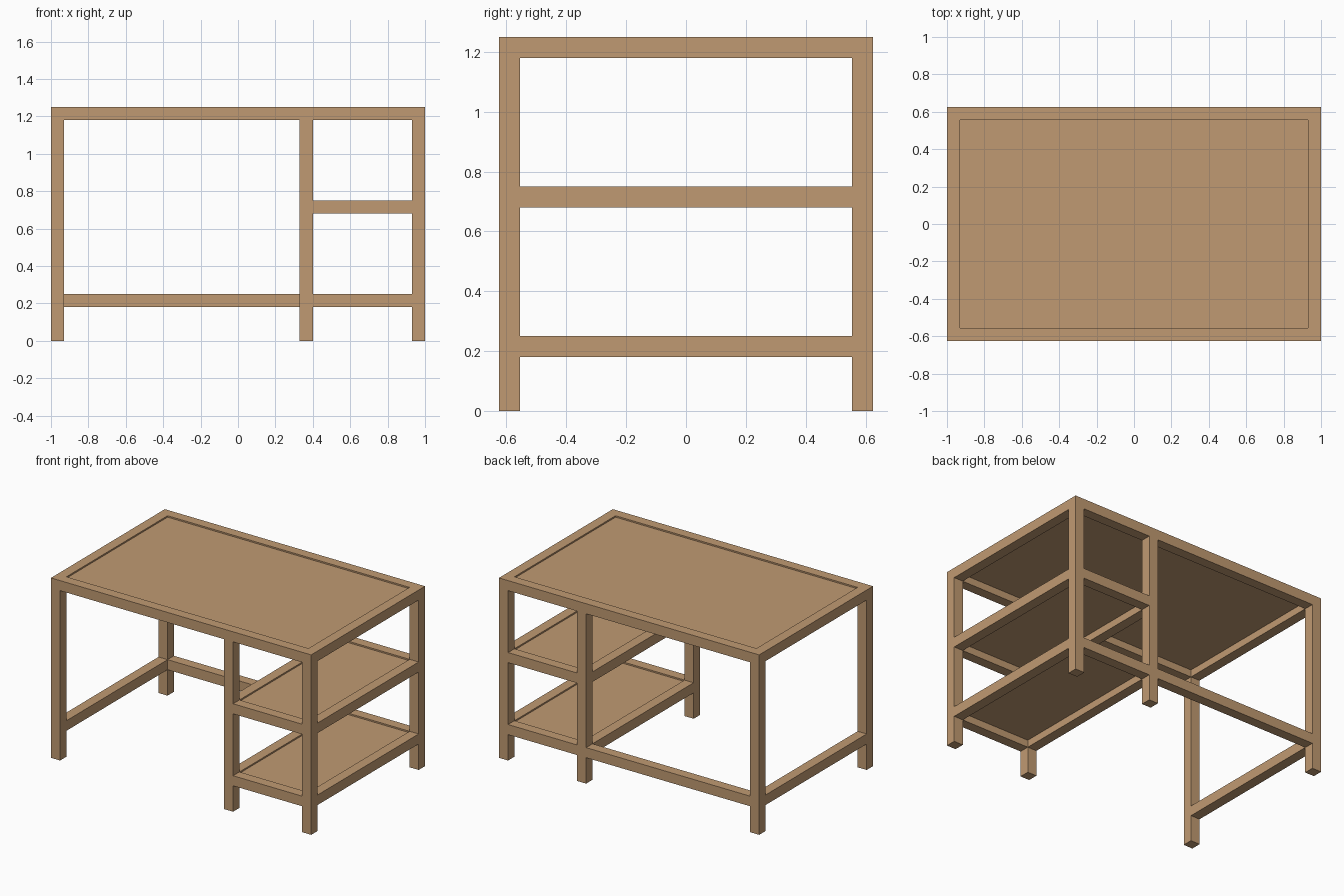
import bpy

if "Cube" in bpy.data.objects:
    bpy.data.objects.remove(bpy.data.objects["Cube"])

T = 0.07                 # bar thickness
X, Y, H = 1.0, 0.625, 1.25
DIV = 0.33               # left face of the divider legs

wood = bpy.data.materials.new("light_wood")
wood.diffuse_color = (0.527, 0.323, 0.168, 1)
wood.use_nodes = True
wood.node_tree.nodes["Principled BSDF"].inputs["Base Color"].default_value = wood.diffuse_color


def box(name, x0, x1, y0, y1, z0, z1):
    bpy.ops.mesh.primitive_cube_add(
        size=1, location=((x0 + x1) / 2, (y0 + y1) / 2, (z0 + z1) / 2))
    ob = bpy.context.object
    ob.name = name
    ob.scale = (x1 - x0, y1 - y0, z1 - z0)
    bpy.ops.object.transform_apply(location=False, rotation=False, scale=True)
    ob.data.materials.append(wood)
    return ob


def panel(name, x0, x1, top):
    # thin board set just below the top of its frame
    z = top - 0.01
    box(name, x0, x1, -Y + T, Y - T, z - 0.01, z)


# Six legs
for side, x in (("left", -X), ("middle", DIV), ("right", X - T)):
    box(f"front_{side}_leg", x, x + T, -Y, -Y + T, 0, H - T)
    box(f"back_{side}_leg", x, x + T, Y - T, Y, 0, H - T)

# Desktop frame and board
box("top_front_rail", -X, X, -Y, -Y + T, H - T, H)
box("top_back_rail", -X, X, Y - T, Y, H - T, H)
box("top_left_rail", -X, -X + T, -Y + T, Y - T, H - T, H)
box("top_right_rail", X - T, X, -Y + T, Y - T, H - T, H)
panel("desktop_panel", -X + T, X - T, H)

# Two framed shelves on the right
for level, top in (("lower", 0.25), ("upper", 0.75)):
    a, b = DIV + T, X - T
    box(f"{level}_shelf_front_rail", a, b, -Y, -Y + T, top - T, top)
    box(f"{level}_shelf_back_rail", a, b, Y - T, Y, top - T, top)
    box(f"{level}_shelf_left_rail", DIV, a, -Y + T, Y - T, top - T, top)
    box(f"{level}_shelf_right_rail", b, X, -Y + T, Y - T, top - T, top)
    panel(f"{level}_shelf_panel", a, b, top)

# Low stretchers on the left side and back
box("left_stretcher", -X, -X + T, -Y + T, Y - T, 0.18, 0.25)
box("back_stretcher", -X + T, DIV, Y - T, Y, 0.18, 0.25)
